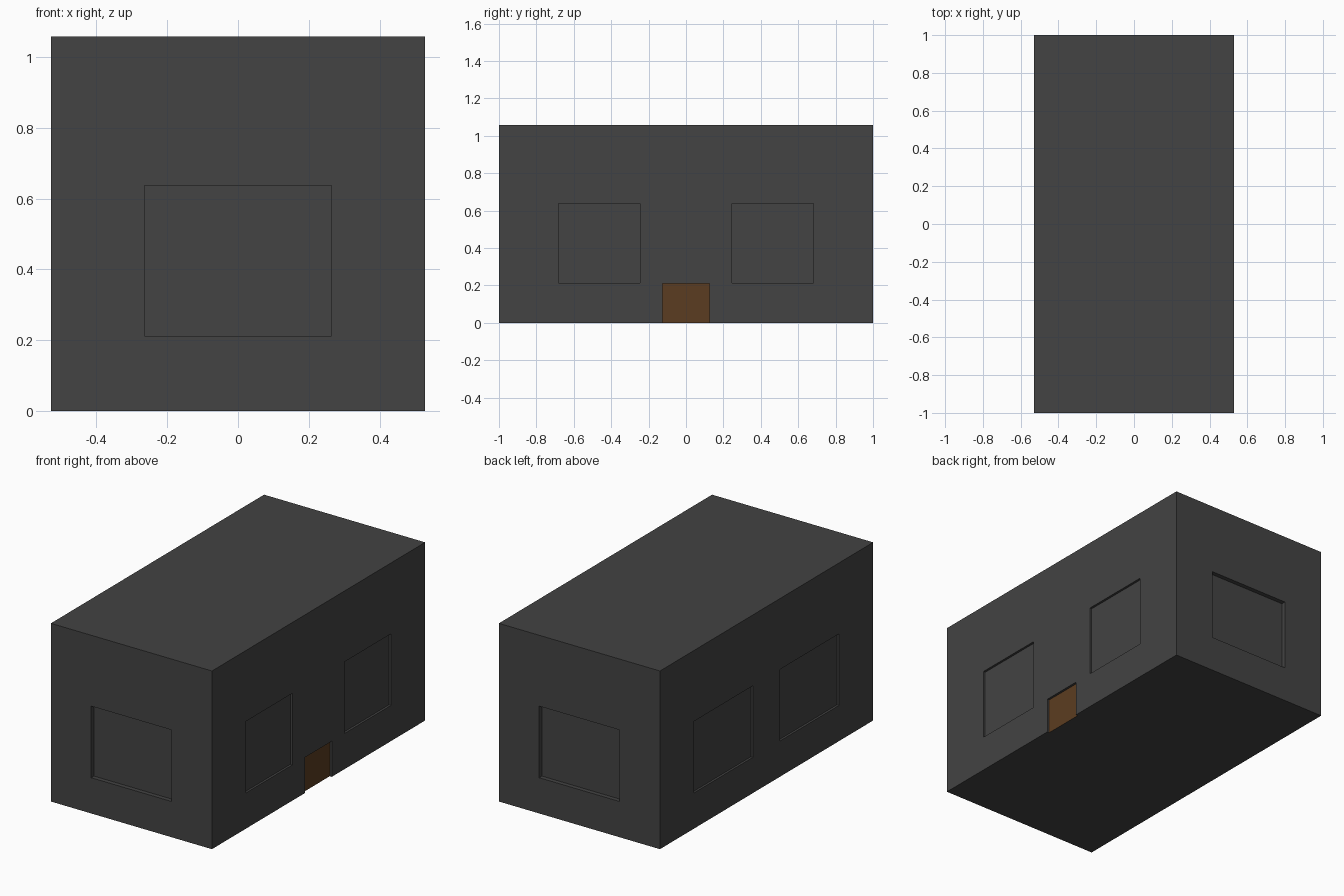
import bpy, bmesh
from mathutils import Matrix, Vector

if "Cube" in bpy.data.objects:
    bpy.data.objects.remove(bpy.data.objects["Cube"])

W, L, H = 0.529, 1.0, 1.058      # half width, half length, height
DX, DY = 0.0135, 0.026           # recess depth on side walls and end walls
SILL, HEAD = 0.212, 0.637        # window bottom and top


def material(name, rgb):
    m = bpy.data.materials.new(name)
    m.diffuse_color = (*rgb, 1)
    m.use_nodes = True
    m.node_tree.nodes["Principled BSDF"].inputs["Base Color"].default_value = m.diffuse_color
    return m


def add_box(bm, lo, hi):
    lo, hi = Vector(lo), Vector(hi)
    bmesh.ops.create_cube(bm, size=1, matrix=Matrix.Translation((lo + hi) / 2)
                          @ Matrix.Diagonal((*(hi - lo), 1)))


def make_object(name, bm):
    me = bpy.data.meshes.new(name)
    bm.to_mesh(me)
    bm.free()
    ob = bpy.data.objects.new(name, me)
    bpy.context.collection.objects.link(ob)
    return ob


# main block
bm = bmesh.new()
add_box(bm, (-W, -L, 0), (W, L, H))
house = make_object("house_walls", bm)
house.data.materials.append(material("dark grey", (0.056, 0.056, 0.056)))
house.data.materials.append(material("door brown", (0.105, 0.046, 0.015)))

# recess cutters
bm = bmesh.new()
for s in (-1, 1):
    # end windows
    y0, y1 = sorted((s * (L - DY), s * (L + 0.1)))
    add_box(bm, (-W / 2, y0, SILL), (W / 2, y1, HEAD))
    # right and left windows (the left ones are wider)
    for side, inner in ((1, 0.246), (-1, 0.127)):
        x0, x1 = sorted((side * (W - DX), side * (W + 0.1)))
        a, b = sorted((s * inner, s * 0.682))
        add_box(bm, (x0, a, SILL), (x1, b, HEAD))
# doorway
add_box(bm, (W - DX, -0.125, -0.1), (W + 0.1, 0.125, 0.2115))
cutter = make_object("recess_cutter", bm)
cutter.hide_render = True

# cut the recesses into the walls
mod = house.modifiers.new("recesses", "BOOLEAN")
mod.operation = "DIFFERENCE"
mod.solver = "EXACT"
mod.object = cutter
bpy.context.view_layer.objects.active = house
house.select_set(True)
bpy.ops.object.modifier_apply(modifier=mod.name)
bpy.data.objects.remove(cutter, do_unlink=True)

# brown door panel at the back of the doorway
for p in house.data.polygons:
    c = p.center
    is_door = (p.normal.x > 0.9 and abs(c.x - (W - DX)) < 0.003
               and abs(c.y) < 0.13 and c.z < 0.21)
    p.material_index = 1 if is_door else 0
    p.use_smooth = False
